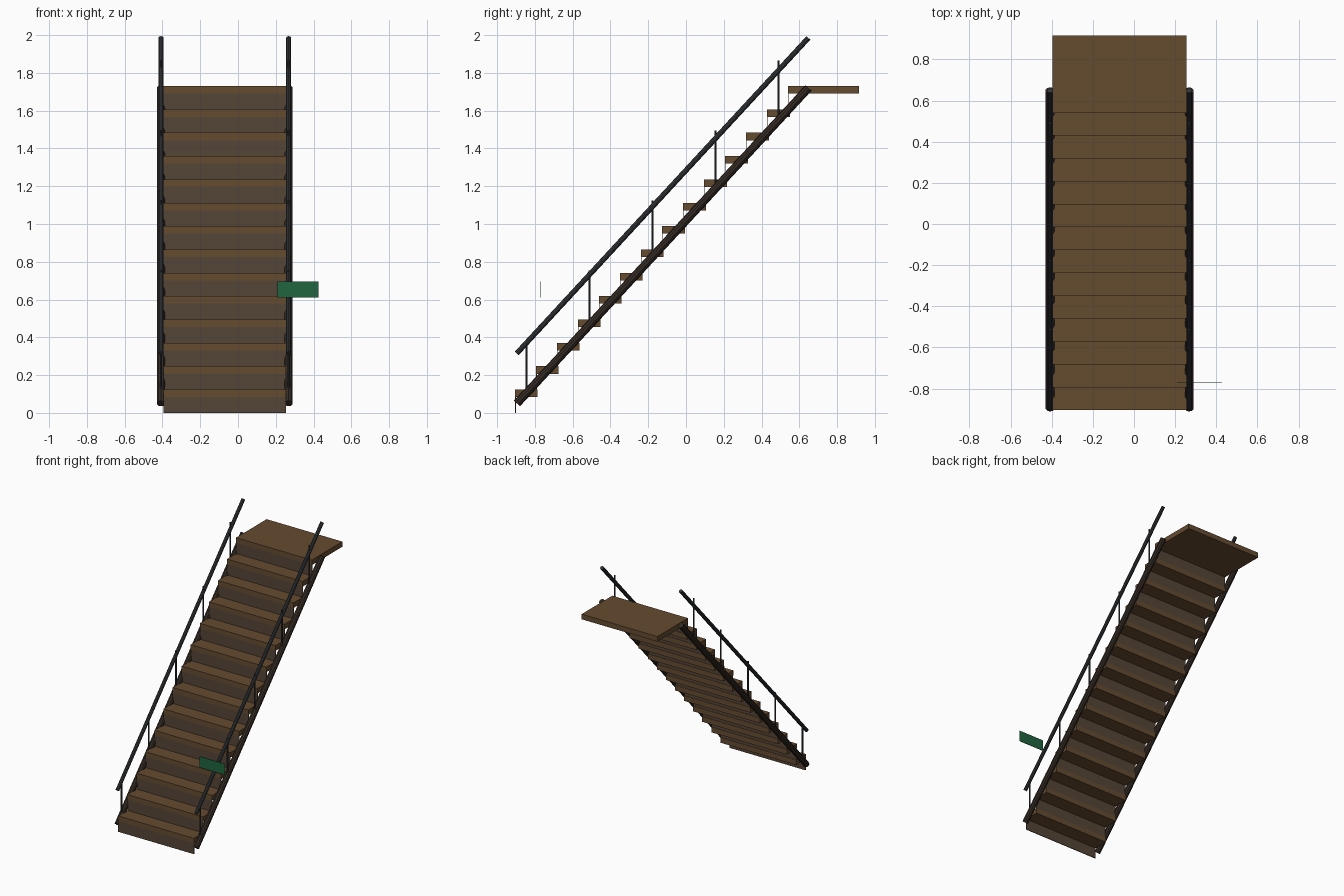
import bpy
from mathutils import Vector

if "Cube" in bpy.data.objects:
    bpy.data.objects.remove(bpy.data.objects["Cube"])

CX = -0.07            # centre line of the flight
N, RISE, RUN = 14, 0.1236, 0.1112
Y0, HALF_W = -0.905, 0.325
THICK, DEPTH = 0.04, 0.12
SIDE = 0.338          # rail offset from the centre line


def material(name, rgb):
    m = bpy.data.materials.new(name)
    m.diffuse_color = (*rgb, 1)
    m.use_nodes = True
    m.node_tree.nodes["Principled BSDF"].inputs["Base Color"].default_value = m.diffuse_color
    return m


wood = material("wood", (0.13, 0.07, 0.03))
riser_wood = material("riser_wood", (0.09, 0.06, 0.037))
dark_wood = material("dark_stringer", (0.035, 0.024, 0.018))
metal = material("dark_metal", (0.035, 0.038, 0.043))
green = material("green", (0.015, 0.13, 0.05))


def box(name, lo, hi, mat):
    lo, hi = Vector(lo), Vector(hi)
    bpy.ops.mesh.primitive_cube_add(size=1, location=(lo + hi) / 2)
    o = bpy.context.object
    o.name = name
    o.scale = hi - lo
    o.data.materials.append(mat)
    return o


def rod(name, a, b, r, sides, mat):
    a, b = Vector(a), Vector(b)
    d = b - a
    bpy.ops.mesh.primitive_cylinder_add(vertices=sides, radius=r, depth=d.length,
                                        location=(a + b) / 2)
    o = bpy.context.object
    o.name = name
    o.rotation_euler = d.to_track_quat('Z', 'Y').to_euler()
    o.data.materials.append(mat)
    bpy.ops.object.shade_smooth_by_angle()
    return o


# Treads, thin risers and the deep top landing
for i in range(N):
    y, top = Y0 + i * RUN, (i + 1) * RISE
    last = i == N - 1
    box("landing" if last else f"tread_{i + 1}",
        (CX - HALF_W, y, top - THICK),
        (CX + HALF_W, 0.915 if last else y + DEPTH, top), wood)
    box(f"riser_{i + 1}", (CX - HALF_W, y + 0.001, i * RISE),
        (CX + HALF_W, y + 0.006, top - THICK), riser_wood)

# Stringers, handrails and balusters on both sides
for side, s in (("left", -1), ("right", 1)):
    x = CX + s * SIDE
    rod(f"stringer_{side}", (x, -0.895, 0.05), (x, 0.648, 1.72), 0.022, 10, dark_wood)
    rod(f"handrail_{side}", (x, -0.896, 0.315), (x, 0.648, 1.985), 0.014, 10, metal)
    for i in range(0, N - 1, 3):
        y, z = Y0 + i * RUN + DEPTH / 2, (i + 1) * RISE
        rod(f"baluster_{side}_{i + 1}", (x, y, z - THICK), (x, y, z + 0.26), 0.006, 8, metal)

# Small blank sign plate beside the right handrail
box("sign_plate", (0.21, -0.771, 0.61), (0.427, -0.767, 0.695), green)
